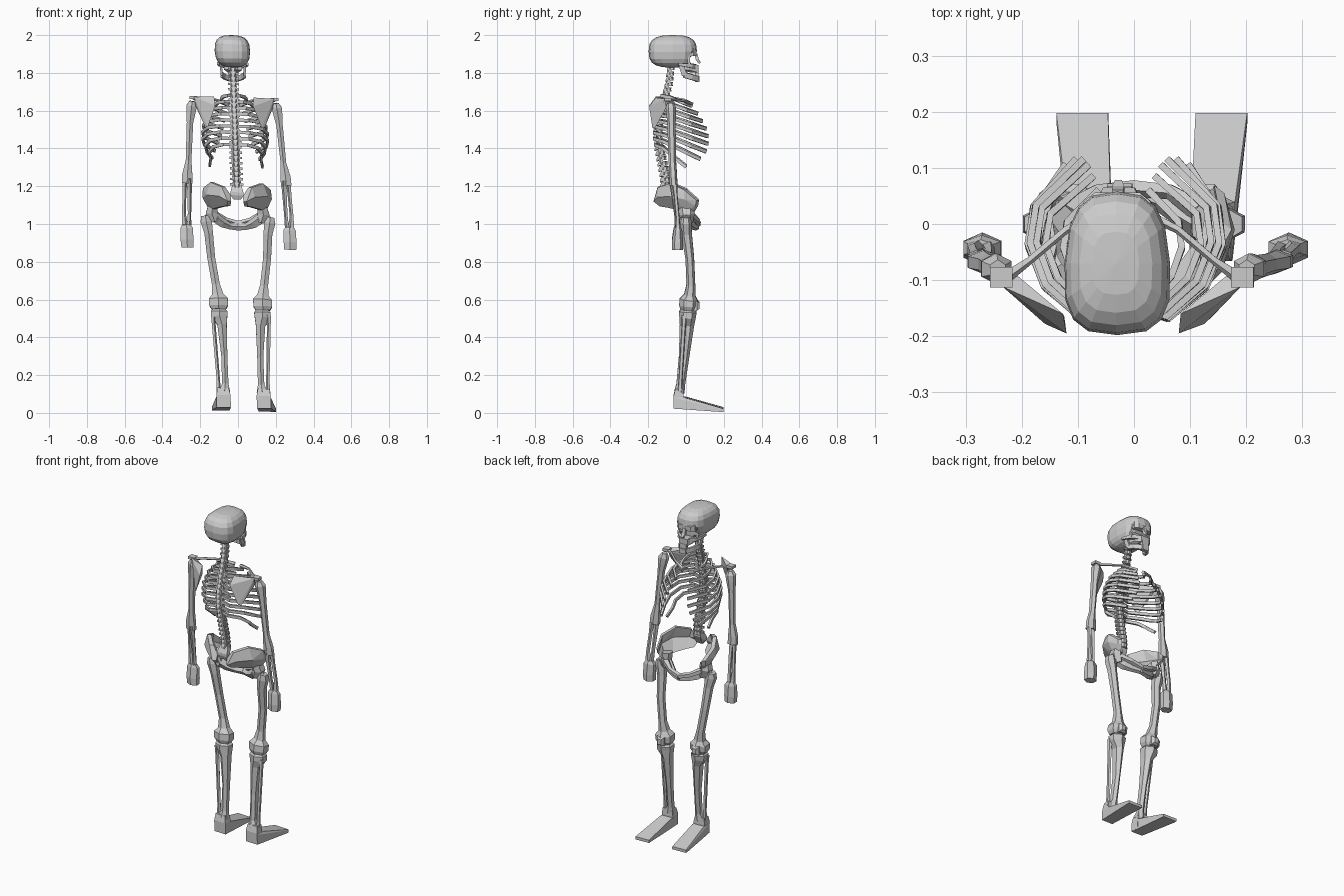
import bpy, bmesh, math
from mathutils import Vector, Matrix

bone = bpy.data.materials.new("bone_grey")
bone.diffuse_color = (0.6, 0.6, 0.6, 1)

# slight sideways lean of the whole body
LEAN = Matrix(((1, 0, -0.0325, 0.0325), (0, 1, 0, 0), (-0.025, 0, 1, 0), (0, 0, 0, 1)))


def finish(name, bm):
    bmesh.ops.recalc_face_normals(bm, faces=bm.faces)
    me = bpy.data.meshes.new(name)
    bm.to_mesh(me)
    bm.free()
    me.transform(LEAN)
    me.materials.append(bone)
    ob = bpy.data.objects.new(name, me)
    bpy.context.collection.objects.link(ob)
    return ob


def hull(name, pts, s=1):
    """Convex block around points, s = -1 mirrors in x."""
    bm = bmesh.new()
    for x, y, z in pts:
        bm.verts.new((x * s, y, z))
    res = bmesh.ops.convex_hull(bm, input=bm.verts)
    junk = {g for g in res["geom_interior"] + res["geom_unused"] if isinstance(g, bmesh.types.BMVert)}
    bmesh.ops.delete(bm, geom=list(junk), context='VERTS')
    return finish(name, bm)


def plate(name, pts, off, s=1):
    """Thin slab: points plus the same points shifted by off."""
    return hull(name, list(pts) + [tuple(Vector(p) + Vector(off)) for p in pts], s)


def tube(name, pts, s=1, n=6, ref=(0, 1, 0)):
    """Sweep an n-gon along (x, y, z, half width, half depth) points."""
    bm = bmesh.new()
    c = [Vector(p[:3]) for p in pts]
    rings = []
    for i, p in enumerate(pts):
        t = (c[min(i + 1, len(c) - 1)] - c[max(i - 1, 0)]).normalized()
        u = t.cross(Vector(ref)).normalized()
        v = u.cross(t)
        ring = []
        for k in range(n):
            a = (k + 0.5) * math.tau / n
            q = c[i] + (u * math.cos(a) * p[3] + v * math.sin(a) * p[4]) / math.cos(math.pi / n)
            ring.append(bm.verts.new((q.x * s, q.y, q.z)))
        rings.append(ring)
    for a, b in zip(rings, rings[1:]):
        for k in range(n):
            bm.faces.new((a[k], a[(k + 1) % n], b[(k + 1) % n], b[k]))
    bm.faces.new(rings[0])
    bm.faces.new(rings[-1])
    return finish(name, bm)


def box(x, y, z, a, b, c):
    return [(x + i * a, y + j * b, z + k * c) for i in (-1, 1) for j in (-1, 1) for k in (-1, 1)]


# cranium: squared-off sphere, cut back behind the eye sockets
bm = bmesh.new()
bmesh.ops.create_uvsphere(bm, u_segments=16, v_segments=10, radius=1)
for v in bm.verts:
    x, y, z = [math.copysign(abs(q) ** 0.7, q) for q in v.co]
    x *= (0.094 - 0.008 * y) * (1 + 0.06 * min(z, 0))
    y = -0.07 + 0.128 * y
    z = 1.914 + 0.086 * z
    if z < 1.9:
        y = min(y, 0.015)
    v.co = (x, y, z)
finish("cranium", bm)

# face
hull("brow", box(0, 0.02, 1.91, 0.06, 0.02, 0.02) + box(0, 0.048, 1.905, 0.04, 0.008, 0.014))
tube("nose_bridge", [(0, 0.053, 1.9, 0.01, 0.008), (0, 0.06, 1.87, 0.011, 0.008), (0, 0.074, 1.852, 0.006, 0.006)], n=4)
hull("upper_jaw", box(0, 0.0, 1.828, 0.048, 0.02, 0.012) + box(0, 0.045, 1.822, 0.028, 0.02, 0.02))
hull("chin", box(0, 0.06, 1.768, 0.022, 0.012, 0.015))
hull("teeth", box(0, 0.057, 1.795, 0.022, 0.01, 0.016))

# spine: depth follows a curve through these (z, y) stations
CURVE = [(1.84, -0.07), (1.75, -0.08), (1.66, -0.105), (1.55, -0.135), (1.46, -0.14),
         (1.35, -0.12), (1.25, -0.1), (1.1, -0.1)]


def spine_y(z):
    for (za, ya), (zb, yb) in zip(CURVE, CURVE[1:]):
        if z >= zb:
            return ya + (yb - ya) * (za - z) / (za - zb)
    return CURVE[-1][1]


N = 23
for i in range(N):
    f = i / (N - 1)
    z = 1.825 - 0.615 * f
    y = spine_y(z)
    r = 0.015 + 0.008 * f
    h = 0.010 + 0.002 * f
    tube("vertebra", [(0, y, z + h, r, r * 0.8), (0, y, z, r * 0.85, r * 0.7), (0, y, z - h, r, r * 0.8)], n=8)
    hull("spinous_process", box(0, y - r, z, 0.014, 0.006, h) + box(0, y - r - 0.012, z - 0.012, 0.008, 0.003, 0.006))
    tube("transverse_process", [(-r - 0.012, y - 0.012, z, 0.004, 0.006), (r + 0.012, y - 0.012, z, 0.004, 0.006)],
         n=4, ref=(0, 0, 1))
tube("spinal_arch", [(0, spine_y(z) - 0.012, z, w, 0.008) for z, w in
                     [(1.83, .015), (1.75, .016), (1.66, .021), (1.55, .023), (1.46, .023),
                      (1.35, .023), (1.25, .02), (1.17, .02)]], n=4)
hull("sacrum", box(0, -0.11, 1.195, 0.024, 0.016, 0.012) + box(0, -0.135, 1.16, 0.034, 0.01, 0.008)
     + box(0, -0.13, 1.135, 0.02, 0.007, 0.005))

RIB_W = [.068, .105, .138, .155, .168, .173, .173, .16, .14]
RIB_X = [.025, .045, .055, .065, .075, .09, .11, .125, .14]
RIB_Y = [.03, .06, .085, .105, .115, .115, .105, .075, .0]

for s in (-1, 1):
    # skull sides
    tube("cheek_bone", [(0.078, -0.04, 1.848, .006, .007), (0.07, 0.0, 1.842, .006, .009),
                        (0.052, 0.03, 1.838, .008, .011), (0.02, 0.05, 1.832, .008, .012)], s, 4, (0, 0, 1))
    tube("socket_rim", [(0.06, 0.02, 1.9, .007, .006), (0.064, 0.014, 1.87, .005, .006),
                        (0.06, 0.018, 1.84, .007, .007)], s, 4)
    tube("jaw_ramus", [(0.064, -0.025, 1.84, .006, .013), (0.06, -0.008, 1.79, .006, .014)], s, 4)
    tube("jaw_body", [(0.061, -0.01, 1.79, .006, .014), (0.045, 0.03, 1.778, .007, .014),
                      (0.016, 0.06, 1.768, .009, .014)], s, 4, (0, 0, 1))

    # ribs: hoops sloping down to free front ends
    for i, (w, xe, ye) in enumerate(zip(RIB_W, RIB_X, RIB_Y)):
        z = 1.68 - 0.0325 * i
        ys = spine_y(z) - 0.01
        L = ye - ys
        drop = 0.055 + 0.0075 * i
        path = [(0.012, ys, 0), (w * 0.45, ys - 0.02, 0.0), (w * 0.83, ys + L * 0.14, .12),
                (w, ys + L * 0.42, .4), (w * 0.95, ys + L * 0.68, .68), (xe, ye, 1)]
        tube("rib", [(x, y, z - drop * d, .006, .0085) for x, y, d in path], s, 4, (0, 0, 1))

    # shoulder girdle
    tube("clavicle", [(.215, -.10, 1.66, .01, .008), (.165, -.065, 1.662, .006, .006),
                      (.10, -.01, 1.655, .006, .006), (.02, .03, 1.635, .009, .009)], s, 5, (0, 0, 1))
    hull("shoulder_blade", [(.212, -.112, 1.668), (.195, -.085, 1.655), (.205, -.105, 1.62), (.105, -.16, 1.672),
                            (.10, -.195, 1.625), (.104, -.165, 1.62), (.142, -.178, 1.512), (.158, -.163, 1.514)], s)
    hull("shoulder_tip", box(.215, -.095, 1.664, .02, .018, .008), s)

    # arm
    tube("humerus", [(.222, -.082, 1.645, .014, .016), (.225, -.08, 1.62, .027, .024), (.23, -.078, 1.585, .024, .022),
                     (.237, -.077, 1.53, .017, .019), (.251, -.072, 1.33, .015, .017),
                     (.26, -.068, 1.255, .027, .018), (.262, -.066, 1.21, .028, .018)], s)
    tube("ulna", [(.254, -.072, 1.235, .015, .016), (.252, -.066, 1.18, .011, .013),
                  (.256, -.05, 1.05, .008, .01), (.26, -.045, .99, .01, .012)], s, 5)
    tube("radius", [(.276, -.06, 1.215, .011, .012), (.279, -.055, 1.16, .009, .009),
                    (.286, -.045, 1.05, .009, .009), (.283, -.043, .99, .014, .012)], s, 5)
    tube("hand", [(.273, -.044, .99, .022, .014), (.272, -.043, .972, .033, .02),
                  (.273, -.045, .91, .034, .026), (.272, -.045, .87, .032, .025)], s, 6)

    # hip bone: bulged wing from crest P over middle M to rim Q, socket and pubic arch
    P = [(.05, -.155, 1.15), (.08, -.15, 1.195), (.14, -.085, 1.218), (.18, -.01, 1.185), (.165, .055, 1.128)]
    M = [(.05, -.172, 1.12), (.095, -.15, 1.145), (.162, -.085, 1.15), (.184, -.01, 1.135), (.162, .05, 1.10)]
    Q = [(.055, -.14, 1.095), (.085, -.105, 1.09), (.13, -.045, 1.078), (.15, .0, 1.07), (.14, .03, 1.065)]
    for upper, lower in ((P, M), (M, Q)):
        for k in range(4):
            plate("hip_wing", (upper[k], upper[k + 1], lower[k], lower[k + 1]), (-.018, .014, 0), s)
    tube("hip_socket", [(.13, .0, 1.095, .024, .036), (.137, .005, 1.055, .032, .035), (.122, .005, 1.01, .022, .028)], s)
    tube("pubic_ramus", [(.125, .02, 1.05, .018, .016), (.065, .058, 1.02, .012, .012), (0, .065, 1.0, .013, .014)],
         s, 5, (0, 0, 1))
    tube("ischium", [(.12, 0, 1.03, .022, .024), (.085, .02, 1.005, .02, .022), (.045, .04, .988, .014, .015),
                     (0, .056, .985, .013, .017)], s, 5, (0, 0, 1))

    # leg
    tube("femur_neck", [(.125, .01, 1.05, .02, .02), (.165, 0, 1.02, .02, .02)], s, 6, (0, 0, 1))
    tube("femur", [(.172, 0, 1.04, .022, .022), (.168, 0, 1.01, .03, .026), (.157, .003, .95, .023, .024),
                   (.148, .02, .82, .021, .02), (.128, .026, .68, .021, .02), (.12, .02, .625, .03, .026),
                   (.117, .015, .6, .05, .042), (.117, .012, .565, .049, .042), (.117, .01, .545, .038, .034)], s)
    hull("kneecap", box(.117, .045, .57, .024, .012, .026) + box(.117, .066, .57, .012, .005, .016), s)
    tube("tibia", [(.114, .01, .55, .03, .03), (.114, .01, .535, .044, .04), (.114, .008, .51, .043, .038),
                   (.102, .005, .465, .025, .033), (.095, -.01, .3, .016, .024), (.095, -.028, .15, .017, .02),
                   (.1, -.035, .11, .03, .024)], s)
    tube("fibula", [(.146, -.01, .52, .013, .014), (.147, -.012, .47, .009, .01),
                    (.132, -.03, .17, .008, .009), (.132, -.035, .09, .011, .012)], s, 5)
    hull("heel", box(.106, -.04, .06, .037, .026, .032) + box(.108, -.036, .12, .031, .02, .01), s)
    hull("foot", box(.107, -.035, .055, .037, .03, .029) + box(.108, .015, .05, .036, .005, .025)
         + box(.124, .19, .018, .046, .008, .0085), s)
